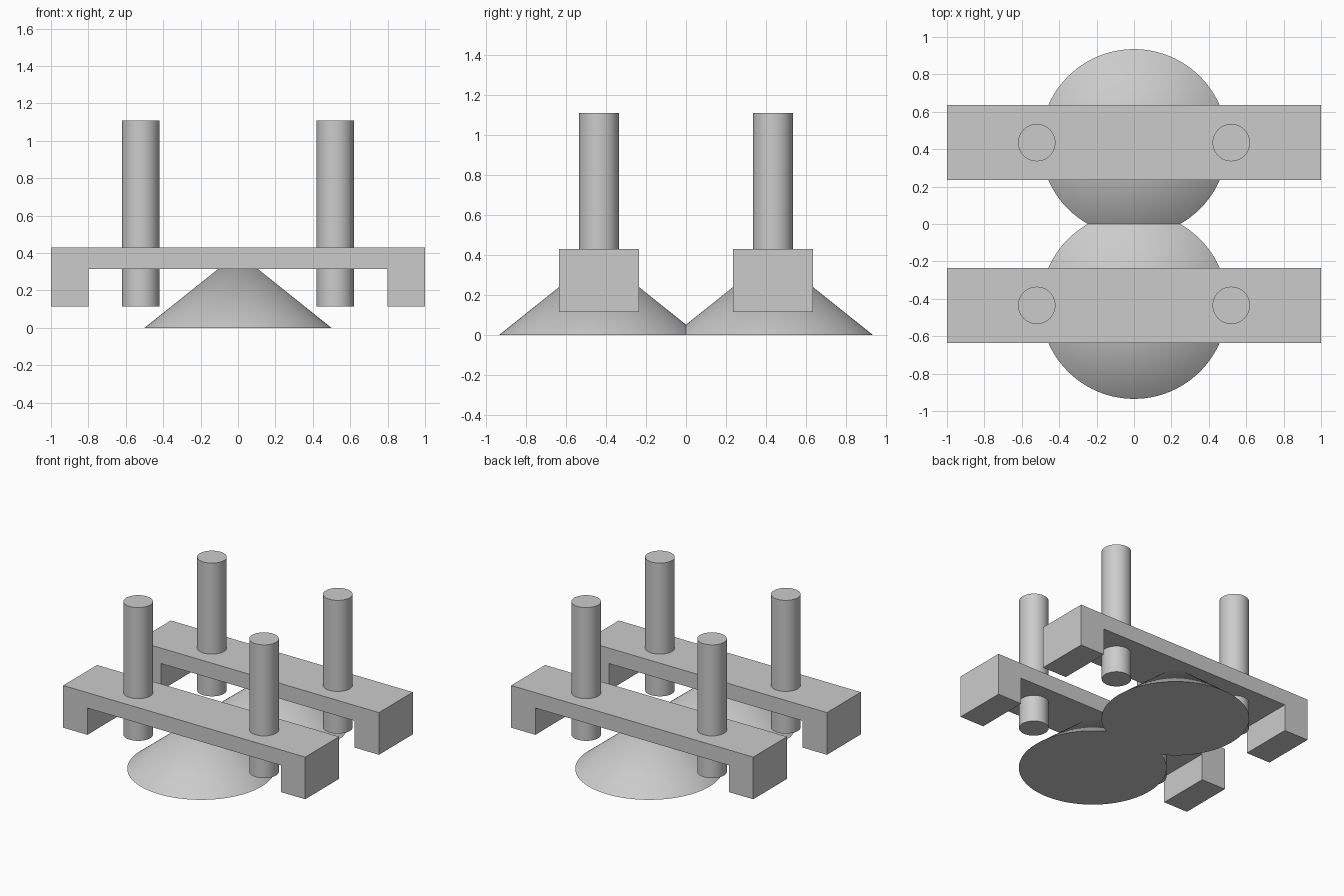
import bpy
import bmesh
from mathutils import Matrix

if "Cube" in bpy.data.objects:
    bpy.data.objects.remove(bpy.data.objects["Cube"])

grey = bpy.data.materials.new("light_grey")
grey.diffuse_color = (0.6, 0.6, 0.6, 1)
grey.use_nodes = True
grey.node_tree.nodes["Principled BSDF"].inputs["Base Color"].default_value = grey.diffuse_color

ROW_Y = 0.435       # distance of each frame from the centre
POST_X = 0.52


def finish(name, bm, smooth=False):
    bmesh.ops.recalc_face_normals(bm, faces=bm.faces)
    mesh = bpy.data.meshes.new(name)
    bm.to_mesh(mesh)
    bm.free()
    mesh.materials.append(grey)
    obj = bpy.data.objects.new(name, mesh)
    bpy.context.collection.objects.link(obj)
    if smooth:
        bpy.ops.object.select_all(action='DESELECT')
        obj.select_set(True)
        bpy.context.view_layer.objects.active = obj
        bpy.ops.object.shade_smooth_by_angle(angle=0.6)
    return obj


def round_part(name, r_low, r_high, x, y, z0, z1, sides):
    bm = bmesh.new()
    bmesh.ops.create_cone(bm, cap_ends=True, segments=sides, radius1=r_low,
                          radius2=r_high, depth=z1 - z0,
                          matrix=Matrix.Translation((x, y, (z0 + z1) / 2)))
    return finish(name, bm, True)


def bridge(name, y):
    # Beam with a foot at each end, extruded from its front profile
    half = [(1, 0.43), (1, 0.115), (0.8, 0.115), (0.8, 0.315)]
    profile = half + [(-x, z) for x, z in reversed(half)]
    bm = bmesh.new()
    face = bm.faces.new([bm.verts.new((x, y - 0.2, z)) for x, z in profile])
    new = bmesh.ops.extrude_face_region(bm, geom=[face])["geom"]
    bmesh.ops.translate(bm, vec=(0, 0.4, 0),
                        verts=[v for v in new if isinstance(v, bmesh.types.BMVert)])
    return finish(name, bm)


for row, sy in (("front", -1), ("back", 1)):
    y = sy * ROW_Y
    bridge(row + "_beam", y)
    # Wide cone under the middle of the beam
    round_part(row + "_cone", 0.5, 0.0, 0, y, 0, 0.4, 96)
    # Posts passing through the beam
    for side, sx in (("left", -1), ("right", 1)):
        round_part(f"{row}_{side}_post", 0.1, 0.1, sx * POST_X, y, 0.115, 1.11, 48)
